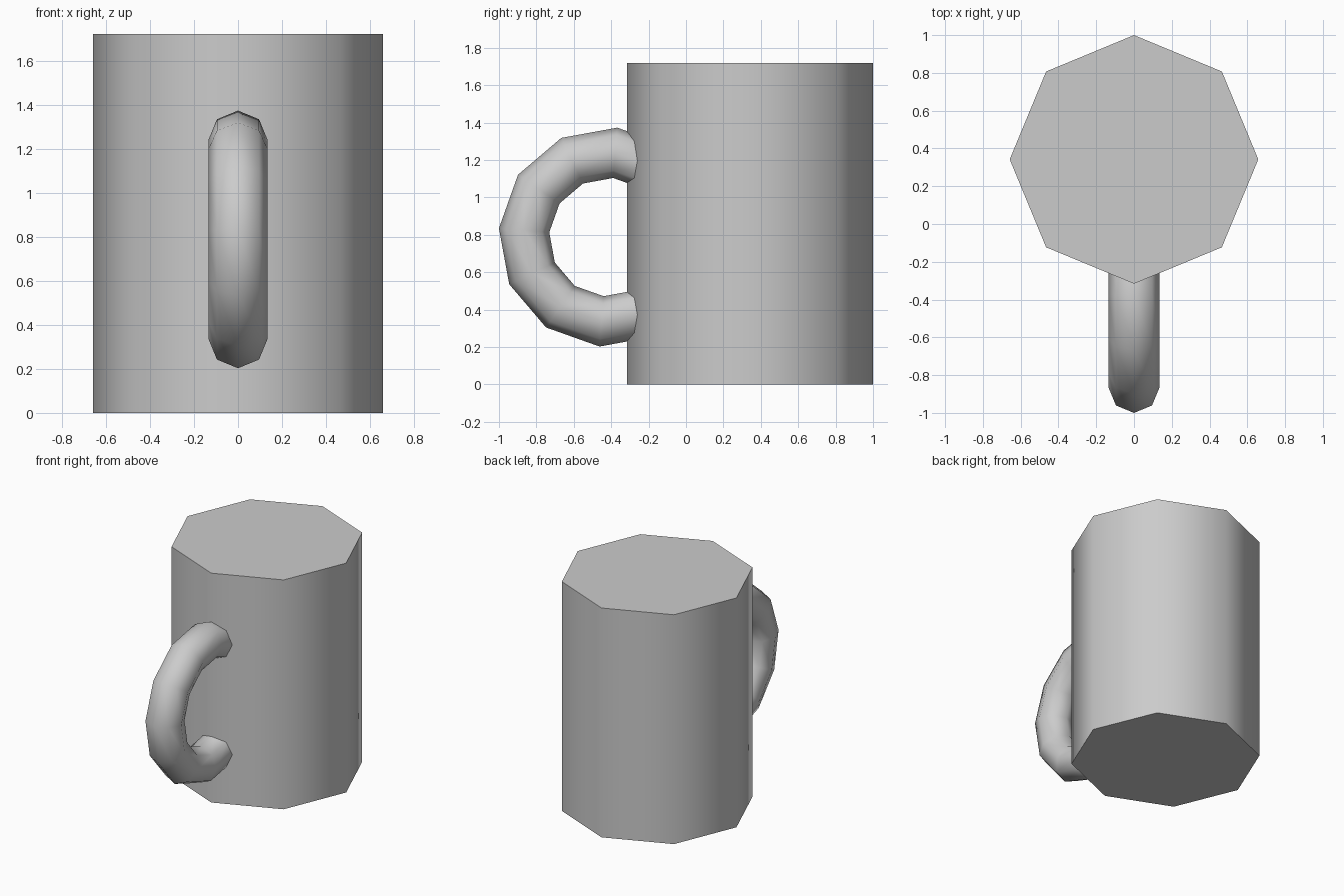
import bpy
from math import radians
from mathutils import Matrix

if "Cube" in bpy.data.objects:
    bpy.data.objects.remove(bpy.data.objects["Cube"])


def finish(name):
    obj = bpy.context.object
    obj.name = name
    bpy.ops.object.shade_smooth_by_angle(angle=radians(60))
    return obj


# Closed eight-sided mug body, corners on the x and y axes
bpy.ops.mesh.primitive_cylinder_add(vertices=8, radius=0.658, depth=1.72,
                                    location=(0, 0.342, 0.86))
finish("mug_body")

# Upright ring handle, slightly tilted, half sunk into the body
bpy.ops.mesh.primitive_torus_add(major_segments=12, minor_segments=8,
                                 major_radius=0.452, minor_radius=0.135,
                                 location=(0, -0.415, 0.788))
handle = finish("mug_handle")
handle.data.transform(Matrix.Rotation(radians(-4.6), 4, 'X')
                      @ Matrix.Rotation(radians(90), 4, 'Y'))
